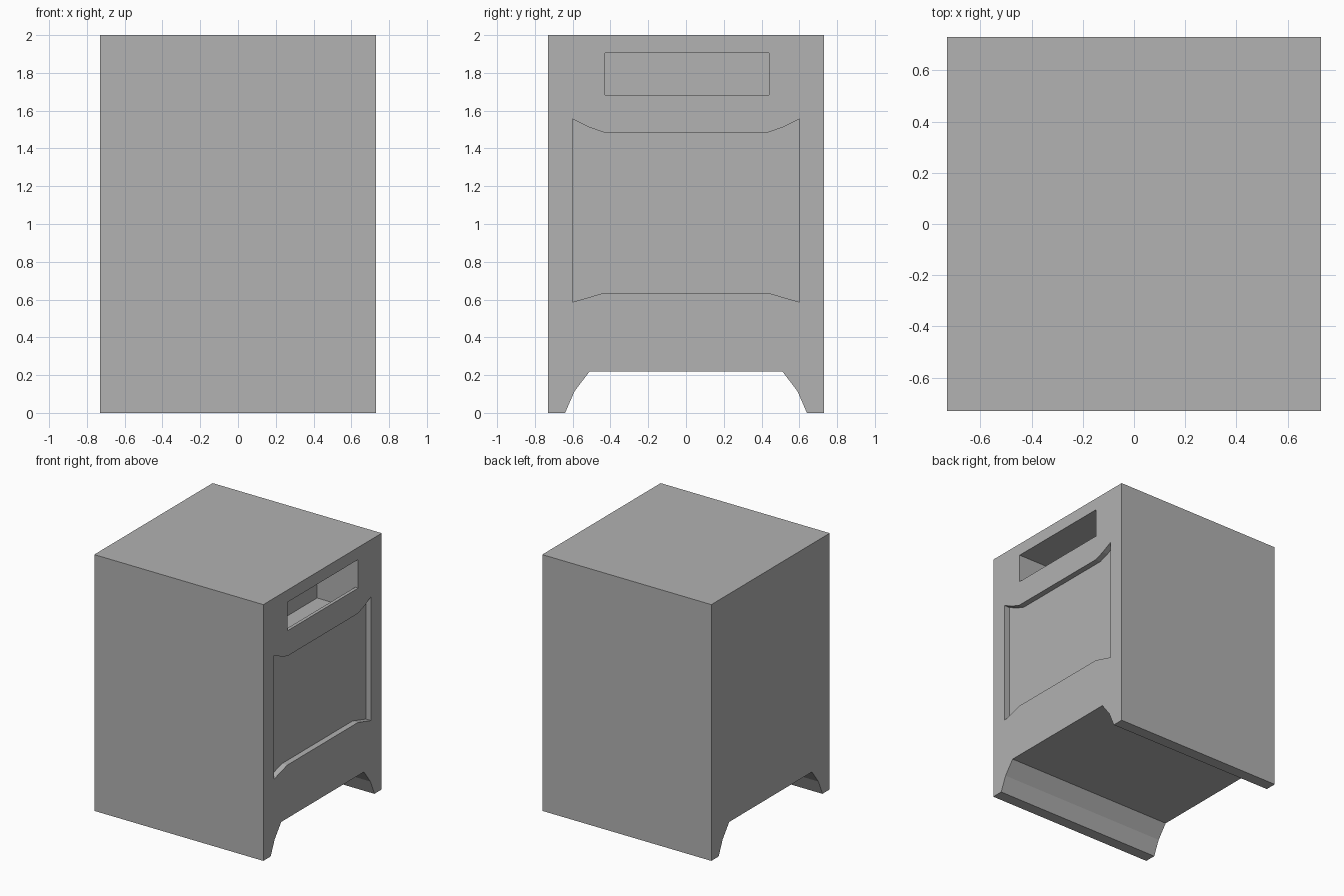
import bpy
import bmesh
from mathutils import Vector

if "Cube" in bpy.data.objects:
    bpy.data.objects.remove(bpy.data.objects["Cube"], do_unlink=True)

grey = bpy.data.materials.new("plain grey")
grey.use_nodes = True
grey.diffuse_color = (0.445, 0.445, 0.445, 1)
grey.node_tree.nodes["Principled BSDF"].inputs["Base Color"].default_value = grey.diffuse_color


def prism(name, points, offset):
    """Extrude a flat outline along an offset into a closed solid."""
    bm = bmesh.new()
    face = bm.faces.new([bm.verts.new(p) for p in points])
    moved = bmesh.ops.extrude_face_region(bm, geom=[face])["geom"]
    verts = [g for g in moved if isinstance(g, bmesh.types.BMVert)]
    bmesh.ops.translate(bm, verts=verts, vec=Vector(offset))
    bmesh.ops.recalc_face_normals(bm, faces=bm.faces)
    mesh = bpy.data.meshes.new(name)
    bm.to_mesh(mesh)
    bm.free()
    mesh.materials.append(grey)
    obj = bpy.data.objects.new(name, mesh)
    bpy.context.collection.objects.link(obj)
    return obj


def mirrored(half):
    """Complete a (y, z) outline across y = 0."""
    return half + [(-y, z) for y, z in reversed(half)]


def carve(target, cutter):
    cutter.hide_render = True
    mod = target.modifiers.new(cutter.name, "BOOLEAN")
    mod.operation = "DIFFERENCE"
    mod.solver = "EXACT"
    mod.object = cutter
    bpy.context.view_layer.objects.active = target
    bpy.ops.object.modifier_apply(modifier=mod.name)
    bpy.data.objects.remove(cutter, do_unlink=True)


W = 0.73

# Cabinet body with the arched kick space between its feet
side = mirrored([(0.51, 0.22), (0.59, 0.115), (0.64, 0), (W, 0), (W, 2)])
body = prism("cabinet_body", [(-W, y, z) for y, z in side], (2 * W, 0, 0))

# Shallow recessed door panel with flared corners
panel = mirrored([(0.435, 1.485), (0.515, 1.513), (0.6, 1.555),
                  (0.6, 0.587), (0.435, 0.635)])
carve(body, prism("panel_cutter", [(W - 0.045, y, z) for y, z in panel], (0.2, 0, 0)))

# Open drawer slot: deep tray behind a thin front lip
tray = [(0.8, 1.905), (0.375, 1.905), (0.375, 1.51),
        (0.704, 1.51), (0.704, 1.682), (0.8, 1.682)]
carve(body, prism("tray_cutter", [(x, -0.43, z) for x, z in tray], (0, 0.87, 0)))
